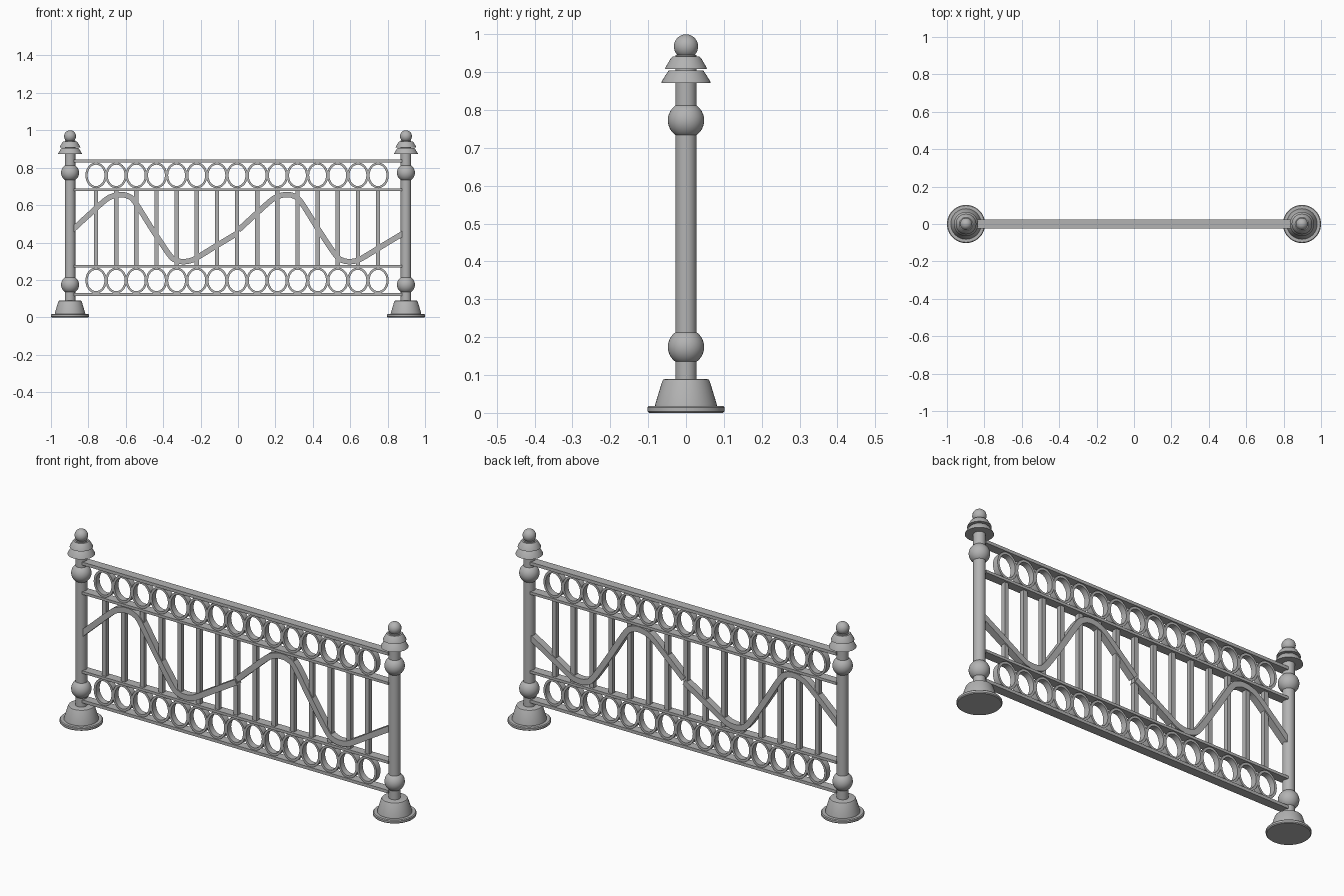
import bpy, bmesh
from math import cos, sin, tau, radians
from mathutils import Vector

cube = bpy.data.objects.get("Cube")
if cube:
    bpy.data.objects.remove(cube, do_unlink=True)

iron = bpy.data.materials.new("grey_iron")
iron.use_nodes = True
GREY = (0.45, 0.45, 0.45, 1)
iron.diffuse_color = GREY
iron.node_tree.nodes["Principled BSDF"].inputs["Base Color"].default_value = GREY


def finish(name, bm, smooth=True):
    """Turn a bmesh into a named, shaded object."""
    bmesh.ops.recalc_face_normals(bm, faces=bm.faces)
    mesh = bpy.data.meshes.new(name)
    bm.to_mesh(mesh)
    bm.free()
    mesh.materials.append(iron)
    obj = bpy.data.objects.new(name, mesh)
    bpy.context.collection.objects.link(obj)
    if smooth:
        bpy.ops.object.select_all(action='DESELECT')
        obj.select_set(True)
        bpy.context.view_layer.objects.active = obj
        bpy.ops.object.shade_smooth_by_angle(angle=radians(35))
    return obj


def lathe(name, x, profile, sides=40):
    """Closed solid of revolution about a vertical axis at x."""
    bm = bmesh.new()
    rings = [[bm.verts.new((x + r * cos(tau * i / sides), r * sin(tau * i / sides), z))
              for i in range(sides)] for r, z in profile]
    for a, b in zip(rings, rings[1:]):
        for i in range(sides):
            j = (i + 1) % sides
            bm.faces.new((a[i], a[j], b[j], b[i]))
    bm.faces.new(rings[0])
    bm.faces.new(rings[-1])
    return finish(name, bm)


def ball(name, x, z, r):
    bm = bmesh.new()
    bmesh.ops.create_uvsphere(bm, u_segments=32, v_segments=18, radius=r)
    bmesh.ops.translate(bm, verts=bm.verts, vec=(x, 0, z))
    return finish(name, bm)


def box(name, centre, size):
    bm = bmesh.new()
    bmesh.ops.create_cube(bm, size=1)
    bmesh.ops.scale(bm, verts=bm.verts, vec=size)
    bmesh.ops.translate(bm, verts=bm.verts, vec=centre)
    return finish(name, bm, False)


def band(name, outer, inner, depth, closed):
    """Flat bar between two (x, z) outlines, given thickness along y."""
    bm = bmesh.new()
    loops = [[bm.verts.new((p[0], y, p[1])) for p in (o, i) for y in (-depth, depth)]
             for o, i in zip(outer, inner)]
    pairs = list(zip(loops, loops[1:]))
    if closed:
        pairs.append((loops[-1], loops[0]))
    else:
        for end in (loops[0], loops[-1]):
            bm.faces.new([end[k] for k in (0, 1, 3, 2)])
    for a, b in pairs:
        for k, m in ((0, 1), (1, 3), (3, 2), (2, 0)):
            bm.faces.new((a[k], a[m], b[m], b[k]))
    return finish(name, bm)


def ellipse(x, z, rx, rz, n=40):
    return [(x + rx * cos(tau * i / n), z + rz * sin(tau * i / n)) for i in range(n)]


def spline(points, steps=8):
    """Smooth path through the points."""
    p = [Vector(q) for q in points]
    p = [2 * p[0] - p[1]] + p + [2 * p[-1] - p[-2]]
    path = []
    for a, b, c, d in zip(p, p[1:], p[2:], p[3:]):
        for s in range(steps):
            t = s / steps
            path.append(0.5 * (2 * b + (c - a) * t + (2 * a - 5 * b + 4 * c - d) * t * t
                               + (3 * b - a - 3 * c + d) * t ** 3))
    return path + [p[-2]]


# Posts with feet, collars and bell caps
POST_X = 0.898
for side, x in (("right", -POST_X), ("left", POST_X)):
    lathe(side + "_foot_plate", x, [(0.098, 0), (0.102, 0.004), (0.102, 0.014), (0.098, 0.018)])
    lathe(side + "_foot", x, [(0.082, 0.016), (0.081, 0.024), (0.063, 0.083), (0.06, 0.088), (0.054, 0.09)])
    lathe(side + "_post", x, [(0.028, 0.08), (0.028, 0.945)])
    ball(side + "_lower_collar", x, 0.174, 0.048)
    ball(side + "_upper_collar", x, 0.773, 0.048)
    lathe(side + "_lower_cap", x, [(0.065, 0.872), (0.064, 0.876), (0.049, 0.9), (0.045, 0.905)])
    lathe(side + "_upper_cap", x, [(0.055, 0.909), (0.054, 0.913), (0.04, 0.937), (0.036, 0.941)])
    ball(side + "_finial", x, 0.968, 0.032)

# Horizontal rails
for name, z, h in (("bottom_rail", 0.121, 0.016), ("lower_rail", 0.273, 0.014),
                   ("upper_rail", 0.682, 0.014), ("top_rail", 0.835, 0.016)):
    box(name, (0, 0, z), (2 * 0.877, 0.046, h))

# Oval rings and upright bars, evenly spaced
for i in range(15):
    x = -0.759 + i * 0.1077
    for row, z in (("lower", 0.197), ("upper", 0.759)):
        band(f"{row}_ring_{i + 1}", ellipse(x, z, 0.057, 0.069),
             ellipse(x, z, 0.045, 0.057), 0.016, True)
    box(f"upright_bar_{i + 1}", (x, 0, 0.478), (0.023, 0.023, 0.41))

# Waving strap in two equal lengths
WAVE = [(0, 0.467), (0.09, 0.55), (0.175, 0.626), (0.215, 0.648), (0.257, 0.656), (0.297, 0.648),
        (0.335, 0.615), (0.43, 0.465), (0.52, 0.332), (0.555, 0.305), (0.59, 0.298),
        (0.63, 0.303), (0.67, 0.322), (0.77, 0.383), (0.885, 0.452)]
for part, x0 in (("right", -0.885), ("left", 0.003)):
    path = spline([(x0 + x, z) for x, z in WAVE])
    outer, inner = [], []
    for k, p in enumerate(path):
        d = (path[min(k + 1, len(path) - 1)] - path[max(k - 1, 0)]).normalized()
        n = Vector((-d.y, d.x)) * 0.0145
        outer.append(p + n)
        inner.append(p - n)
    band(part + "_wave_strap", outer, inner, 0.018, False)
